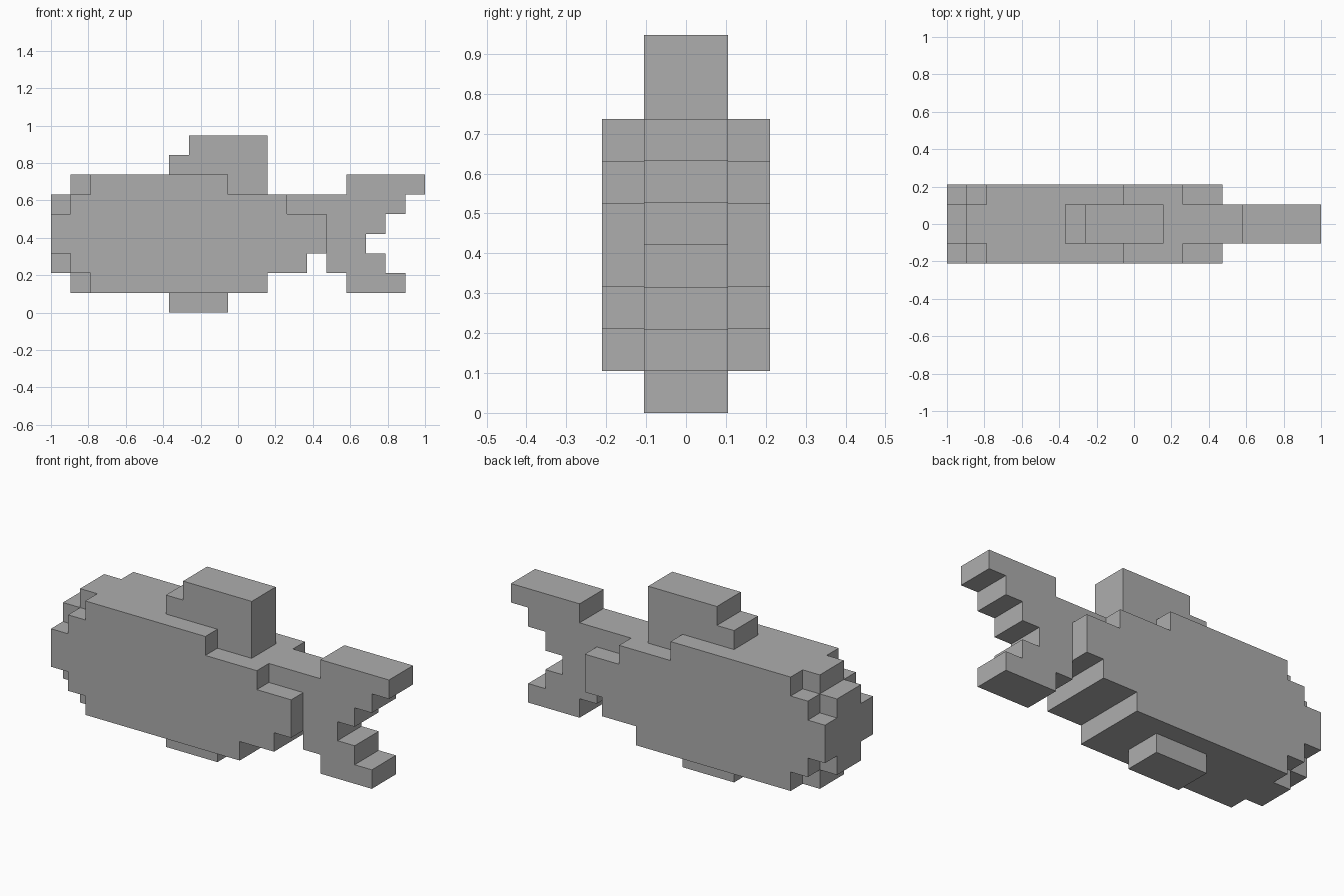
import bpy, bmesh
from mathutils import Vector

if "Cube" in bpy.data.objects:
    bpy.data.objects.remove(bpy.data.objects["Cube"])

U = 2 / 19  # size of one block

grey = bpy.data.materials.new("plain grey")
grey.diffuse_color = (0.42, 0.42, 0.42, 1)
grey.use_nodes = True
grey.node_tree.nodes["Principled BSDF"].inputs["Base Color"].default_value = grey.diffuse_color

CORE, SIDES = (-1, 0), (-2, 1)   # block layers across the thickness


def blocks(rows, layers):
    """Blocks of a profile given as {height row: (x start, x end)}."""
    return {(x, y, z) for z, (a, b) in rows.items() for x in range(a, b) for y in layers}


# Each part is a stepped profile; the body has slightly shorter outer layers at the nose
parts = {
    "body": blocks({1: (1, 11), 2: (0, 13), 3: (0, 14), 4: (0, 14), 5: (0, 12), 6: (1, 9)}, CORE)
          | blocks({1: (2, 11), 2: (1, 13), 3: (0, 14), 4: (0, 14), 5: (1, 12), 6: (2, 9)}, SIDES),
    "tail_fin": blocks({1: (15, 18), 2: (14, 17), 3: (14, 16), 4: (14, 17), 5: (12, 18), 6: (15, 19)}, CORE),
    "back_fin": blocks({6: (9, 11), 7: (6, 11), 8: (7, 11)}, CORE),
    "belly_fin": blocks({0: (6, 9)}, CORE),
}
solid = set().union(*parts.values())


def build(name, cells):
    """Skin the exposed sides of the blocks and merge them into flat faces."""
    bm = bmesh.new()
    for c in cells:
        for axis in range(3):
            for s in (-1, 1):
                n = list(c)
                n[axis] += s
                if tuple(n) in solid:
                    continue
                d = Vector((0, 0, 0))
                d[axis] = s / 2
                u, v = Vector((0, 0, 0)), Vector((0, 0, 0))
                u[(axis + 1) % 3] = 0.5
                v[(axis + 2) % 3] = 0.5 * s
                m = Vector(c) + Vector((0.5, 0.5, 0.5)) + d
                corners = (m - u - v, m + u - v, m + u + v, m - u + v)
                bm.faces.new([bm.verts.new((p.x * U - 1, p.y * U, p.z * U)) for p in corners])
    bmesh.ops.remove_doubles(bm, verts=bm.verts, dist=0.001)
    bmesh.ops.dissolve_limit(bm, angle_limit=0.01, verts=bm.verts, edges=bm.edges)
    mesh = bpy.data.meshes.new(name)
    bm.to_mesh(mesh)
    bm.free()
    mesh.materials.append(grey)
    bpy.context.collection.objects.link(bpy.data.objects.new(name, mesh))


for part, cells in parts.items():
    build(part, cells)
